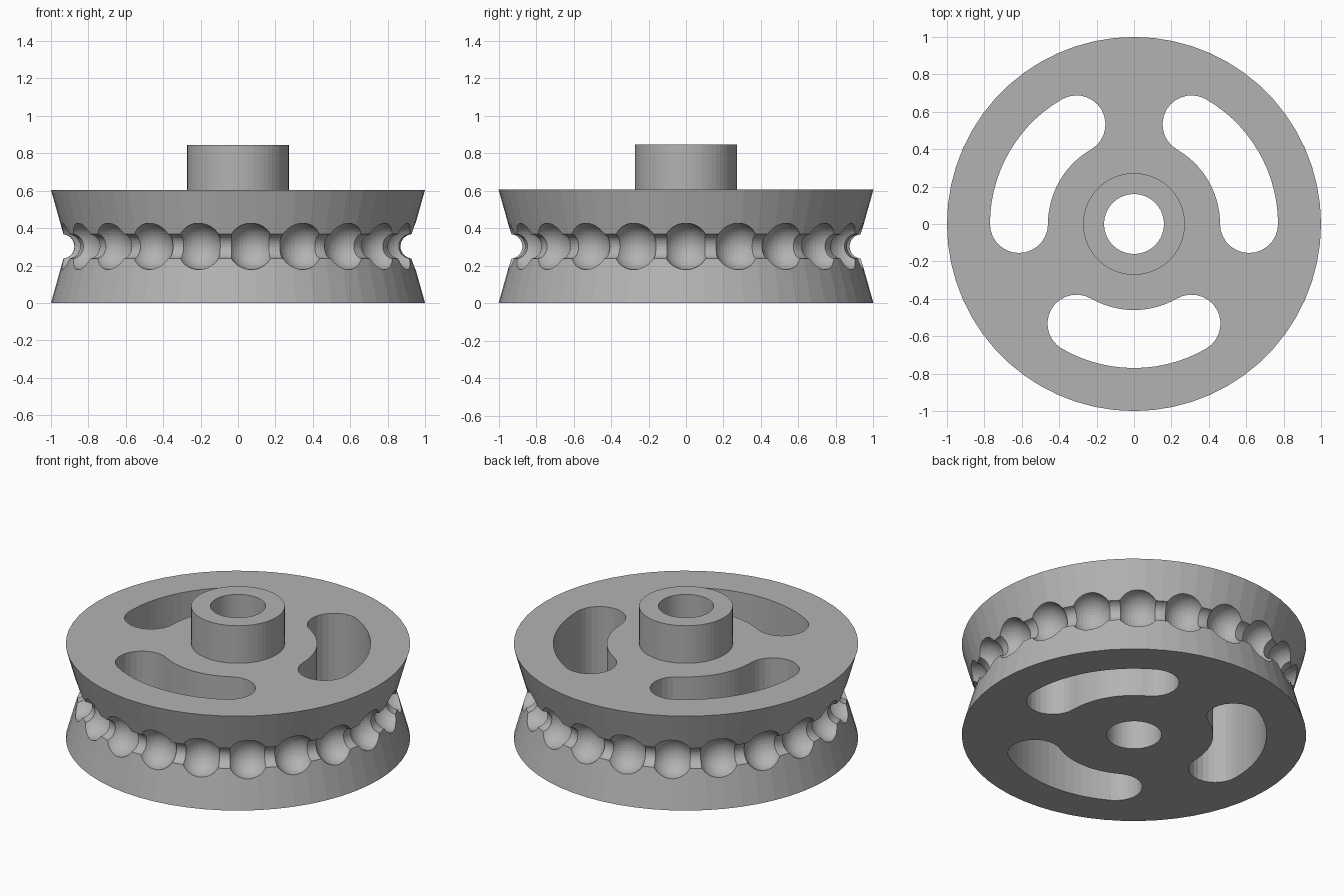
import bpy, bmesh
from math import sin, cos, pi, radians
from mathutils import Matrix, Vector

old = bpy.data.objects.get("Cube")
if old:
    bpy.data.objects.remove(old, do_unlink=True)

SEGMENTS = 60
TOP, HUB_TOP, MID = 0.605, 0.845, 0.3025
WAIST, BORE, HUB = 0.915, 0.16, 0.272
CHAIN_R, CORD_R, BEAD_R, BEADS = 0.94, 0.065, 0.124, 21
SLOT_IN, SLOT_OUT = 0.46, 0.77

grey = bpy.data.materials.new("plain grey")
grey.use_nodes = True
colour = (0.45, 0.45, 0.45, 1)
grey.diffuse_color = colour
grey.node_tree.nodes["Principled BSDF"].inputs["Base Color"].default_value = colour


def make_object(name, bm):
    bmesh.ops.recalc_face_normals(bm, faces=bm.faces)
    mesh = bpy.data.meshes.new(name)
    bm.to_mesh(mesh)
    bm.free()
    mesh.materials.append(grey)
    obj = bpy.data.objects.new(name, mesh)
    bpy.context.collection.objects.link(obj)
    return obj


def polar(radius, angle, z=0.0):
    return Vector((radius * cos(angle), radius * sin(angle), z))


def lathe(name, profile):
    bm = bmesh.new()
    verts = [bm.verts.new((r, 0, z)) for r, z in profile]
    edges = [bm.edges.new((v, verts[i - 1])) for i, v in enumerate(verts)]
    bmesh.ops.spin(bm, geom=verts + edges, cent=(0, 0, 0), axis=(0, 0, 1),
                   angle=2 * pi, steps=SEGMENTS, use_merge=True)
    bmesh.ops.remove_doubles(bm, verts=bm.verts, dist=1e-5)
    return make_object(name, bm)


def cut(target, cutter):
    cutter.hide_render = True
    mod = target.modifiers.new(cutter.name, "BOOLEAN")
    mod.operation, mod.solver, mod.object = "DIFFERENCE", "EXACT", cutter
    bpy.context.view_layer.objects.active = target
    bpy.ops.object.modifier_apply(modifier=mod.name)
    bpy.data.objects.remove(cutter, do_unlink=True)


# Waisted wheel with hub, bore and a round cord groove
lip = WAIST + (1 - WAIST) * CORD_R / MID
groove = [(CHAIN_R - CORD_R * sin(a), MID - CORD_R * cos(a))
          for a in (pi * i / 16 for i in range(1, 16))]
profile = [(BORE, 0), (1, 0), (lip, MID - CORD_R), *groove, (lip, MID + CORD_R),
           (1, TOP), (HUB, TOP), (HUB, HUB_TOP), (BORE, HUB_TOP)]
wheel = lathe("pulley_wheel", profile)

# Ball pockets around the groove
bm = bmesh.new()
for i in range(BEADS):
    place = Matrix.Translation(polar(CHAIN_R, 2 * pi * i / BEADS, MID))
    bmesh.ops.create_uvsphere(bm, u_segments=36, v_segments=24,
                              radius=BEAD_R, matrix=place)
cut(wheel, make_object("ball_pockets", bm))

# Three curved slots with round ends through the web
bm = bmesh.new()
mid_r, cap_r, half, n = (SLOT_IN + SLOT_OUT) / 2, (SLOT_OUT - SLOT_IN) / 2, radians(30), 14
for degrees in (30, 150, 270):
    centre = radians(degrees)
    start, end = centre - half, centre + half
    steps = [i / n for i in range(n)]
    outline = [polar(SLOT_OUT, start + 2 * half * t) for t in steps]
    outline += [polar(mid_r, end) + polar(cap_r, end + pi * t) for t in steps]
    outline += [polar(SLOT_IN, end - 2 * half * t) for t in steps]
    outline += [polar(mid_r, start) + polar(cap_r, start + pi + pi * t) for t in steps]
    face = bm.faces.new([bm.verts.new(p - Vector((0, 0, 0.1))) for p in outline])
    solid = bmesh.ops.extrude_face_region(bm, geom=[face])
    top = [v for v in solid["geom"] if isinstance(v, bmesh.types.BMVert)]
    bmesh.ops.translate(bm, verts=top, vec=(0, 0, TOP + 0.2))
cut(wheel, make_object("web_slots", bm))
